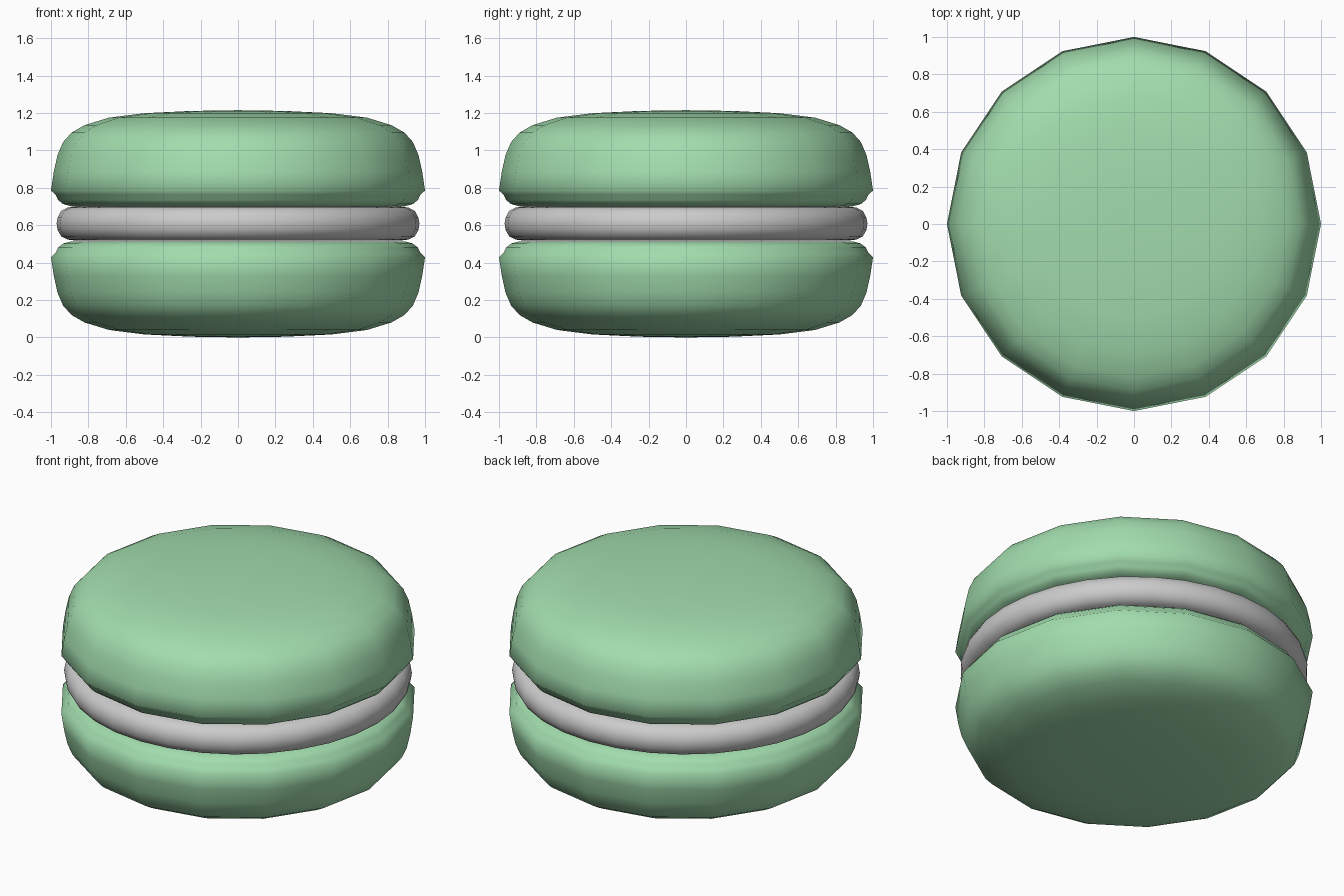
import bpy, bmesh, math

if "Cube" in bpy.data.objects:
    bpy.data.objects.remove(bpy.data.objects["Cube"])

MID = 0.6075  # mirror height between the two shells


def lathe(name, profile, sides, material=None):
    """Revolve (radius, z) points about z; end points at radius 0 close it."""
    bm = bmesh.new()
    rings = []
    for r, z in profile:
        if r == 0:
            rings.append([bm.verts.new((0, 0, z))] * sides)
        else:
            rings.append([bm.verts.new((r * math.cos(2 * math.pi * i / sides),
                                        r * math.sin(2 * math.pi * i / sides), z))
                          for i in range(sides)])
    for a, b in zip(rings, rings[1:]):
        for i in range(sides):
            j = (i + 1) % sides
            bm.faces.new(list(dict.fromkeys((a[i], a[j], b[j], b[i]))))
    bmesh.ops.recalc_face_normals(bm, faces=bm.faces)
    for f in bm.faces:
        f.smooth = True
    mesh = bpy.data.meshes.new(name)
    bm.to_mesh(mesh)
    bm.free()
    obj = bpy.data.objects.new(name, mesh)
    bpy.context.collection.objects.link(obj)
    if material:
        mesh.materials.append(material)
    return obj


green = bpy.data.materials.new("pistachio_green")
green.diffuse_color = (0.36, 0.72, 0.42, 1)
green.use_nodes = True
green.node_tree.nodes["Principled BSDF"].inputs["Base Color"].default_value = green.diffuse_color

# Lower shell: domed base, bulging side, small ruffled foot at the top
shell = [(0, 0), (0.25, 0.004), (0.5, 0.016), (0.69, 0.04), (0.82, 0.08),
         (0.89, 0.12), (0.935, 0.17), (0.965, 0.24), (0.985, 0.33),
         (1.0, 0.43), (0.975, 0.452), (0.962, 0.48), (0.935, 0.502),
         (0.89, 0.514), (0.8, 0.51), (0.65, 0.505), (0, 0.505)]
lathe("lower_shell", shell, 16, green)

# Upper shell: the same profile turned over
lathe("upper_shell", [(r, 2 * MID - z) for r, z in shell], 16, green)

# Cream filling: rounder disc between the shells
lathe("cream_filling", [(0, 0.517), (0.86, 0.517), (0.91, 0.523), (0.945, 0.54),
                        (0.965, 0.575), (0.97, 0.61), (0.965, 0.64),
                        (0.945, 0.677), (0.91, 0.695), (0.86, 0.70), (0, 0.70)], 32)
